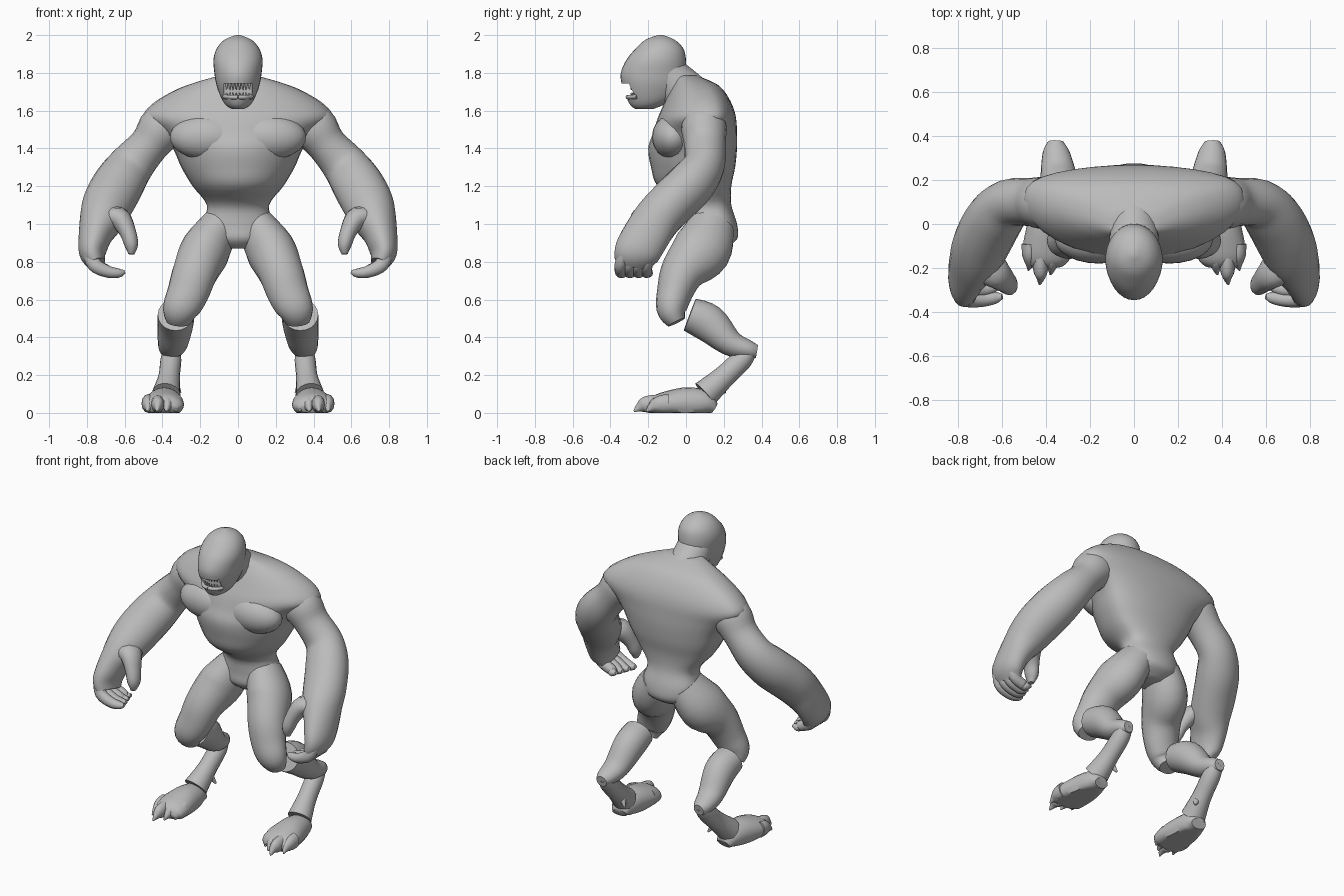
import bpy
import bmesh
from math import sin, cos, pi, radians
from mathutils import Vector

cube = bpy.data.objects.get("Cube")
if cube:
    bpy.data.objects.remove(cube, do_unlink=True)

SKIN_COLOUR = (.5, .5, .5, 1)
skin_material = bpy.data.materials.new("grey_skin")
skin_material.use_nodes = True
skin_material.diffuse_color = SKIN_COLOUR
for node in skin_material.node_tree.nodes:
    if node.type == 'BSDF_PRINCIPLED':
        node.inputs["Base Color"].default_value = SKIN_COLOUR

X_AXIS, Y_AXIS = Vector((1, 0, 0)), Vector((0, 1, 0))


def smooth_keys(keys, steps=4):
    """Pass a smooth spline through a list of equal-length number rows."""
    rows = [Vector(k) for k in keys]
    padded = [rows[0]] + rows + [rows[-1]]
    result = []
    for before, start, end, after in zip(padded, padded[1:], padded[2:], padded[3:]):
        tan_a, tan_b = (end - before) / 2, (after - start) / 2
        for i in range(steps):
            t = i / steps
            bend = t * t * (3 - 2 * t)
            result.append(start * (1 - bend) + end * bend
                          + tan_a * (t * (1 - t) ** 2) - tan_b * (t * t * (1 - t)))
    return result + [rows[-1]]


def finish(obj, mirror):
    """Give the part its material, soft shading and mirrored twin."""
    obj.data.materials.append(skin_material)
    bpy.ops.object.select_all(action='DESELECT')
    obj.select_set(True)
    bpy.context.view_layer.objects.active = obj
    bpy.ops.object.shade_smooth_by_angle(angle=radians(50))
    if mirror:
        obj.modifiers.new("mirror", 'MIRROR').use_clip = False
    return obj


def skin_rings(name, rings, mirror):
    """Join rings of points into a closed, capped surface."""
    bm = bmesh.new()
    loops = [[bm.verts.new(p) for p in ring] for ring in rings]
    count = len(loops[0])
    for low, high in zip(loops, loops[1:]):
        for i in range(count):
            j = (i + 1) % count
            bm.faces.new((low[i], low[j], high[j], high[i]))
    bm.faces.new(loops[0])
    bm.faces.new(loops[-1])
    bmesh.ops.recalc_face_normals(bm, faces=bm.faces)
    mesh = bpy.data.meshes.new(name)
    bm.to_mesh(mesh)
    bm.free()
    obj = bpy.data.objects.new(name, mesh)
    bpy.context.collection.objects.link(obj)
    return finish(obj, mirror)


def stack(name, keys, back_power=1, sides=32):
    """Level slices: height, half width, front y, widest y, back y."""
    rings = []
    for z, width, front, middle, back in smooth_keys(keys):
        ring = []
        for i in range(sides):
            angle = 2 * pi * i / sides
            s = sin(angle)
            depth = (back - middle) * s ** back_power if s > 0 else (middle - front) * s
            ring.append((width * cos(angle), middle + depth, z))
        rings.append(ring)
    return skin_rings(name, rings, False)


def limb(name, keys, across=X_AXIS, mirror=True, sides=20):
    """Tube along a path: x, y, z, radius along 'across', other radius."""
    rows = smooth_keys(keys)
    centres = [Vector(r[:3]) for r in rows]
    rings = []
    for i, row in enumerate(rows):
        ahead = centres[min(i + 1, len(rows) - 1)] - centres[max(i - 1, 0)]
        ahead.normalize()
        u = (across - ahead * across.dot(ahead)).normalized()
        v = ahead.cross(u)
        ring = []
        for k in range(sides):
            angle = 2 * pi * k / sides
            p = centres[i] + u * (row[3] * cos(angle)) + v * (row[4] * sin(angle))
            p.z = max(p.z, 0)
            ring.append(p)
        rings.append(ring)
    return skin_rings(name, rings, mirror)


def muscle(name, centre, scale):
    """Soft bulge from a stretched ball, mirrored."""
    bm = bmesh.new()
    bmesh.ops.create_uvsphere(bm, u_segments=24, v_segments=16, radius=1)
    bmesh.ops.scale(bm, vec=scale, verts=bm.verts)
    bmesh.ops.translate(bm, vec=centre, verts=bm.verts)
    mesh = bpy.data.meshes.new(name)
    bm.to_mesh(mesh)
    bm.free()
    obj = bpy.data.objects.new(name, mesh)
    bpy.context.collection.objects.link(obj)
    return finish(obj, True)


# Torso with flat, broad back and narrow waist
stack("torso", [
    (.87, .07, .05, .12, .2), (.92, .16, 0, .12, .27), (1, .185, 0, .12, .27),
    (1.1, .165, -.02, .12, .24), (1.2, .24, -.15, .1, .24), (1.3, .3, -.185, .1, .26),
    (1.4, .345, -.2, .11, .27), (1.48, .41, -.175, .11, .27), (1.56, .5, -.15, .11, .265),
    (1.63, .46, -.12, .11, .245), (1.7, .35, -.09, .09, .205), (1.745, .24, -.07, .06, .155),
    (1.785, .1, -.06, 0, .06)], back_power=.65)
muscle("chest_muscles", (.16, -.07, 1.46), (.2, .11, .12))

# Neck and head
limb("neck", [(0, .08, 1.58, .16, .14), (0, 0, 1.68, .12, .13), (0, -.1, 1.8, .11, .1)],
     mirror=False)
head = stack("head", [
    (1.61, .035, -.27, -.22, -.17), (1.63, .065, -.295, -.2, -.12),
    (1.67, .09, -.315, -.19, -.05), (1.74, .115, -.34, -.18, 0),
    (1.8, .125, -.345, -.17, 0), (1.87, .13, -.315, -.16, 0),
    (1.93, .112, -.265, -.15, -.015), (1.975, .072, -.215, -.14, -.06),
    (2, .012, -.15, -.14, -.12)])

# Mouth hollow cut into the head
bpy.ops.mesh.primitive_cube_add(size=1, location=(0, -.34, 1.705))
cutter = bpy.context.object
cutter.scale = (.15, .14, .075)
cutter.hide_render = True
bpy.context.view_layer.update()
cut = head.modifiers.new("mouth", 'BOOLEAN')
cut.operation, cut.object = 'DIFFERENCE', cutter
bpy.ops.object.select_all(action='DESELECT')
head.select_set(True)
bpy.context.view_layer.objects.active = head
bpy.ops.object.modifier_apply(modifier=cut.name)
bpy.data.objects.remove(cutter, do_unlink=True)
bpy.ops.object.shade_smooth_by_angle(angle=radians(50))

# Teeth and lower lip
for i in range(4):
    x, y = .009 + .017 * i, -.29 + .006 * i
    limb(f"upper_tooth_{i}", [(x, y, 1.75, .009, .009), (x, y, 1.71, .002, .002)], sides=8)
    limb(f"lower_tooth_{i}", [(x, y, 1.66, .009, .009), (x, y, 1.695, .002, .002)], sides=8)
limb("lower_lip", [(0, -.308, 1.672, .012, .012), (.04, -.298, 1.672, .012, .012),
                   (.075, -.26, 1.675, .01, .01)], across=Y_AXIS, sides=10)

# Arms from shoulder to knuckles
limb("arms", [
    (.31, .1, 1.58, .1, .1), (.4, .095, 1.51, .12, .125), (.47, .1, 1.42, .11, .105),
    (.565, .095, 1.31, .11, .12), (.63, .03, 1.215, .125, .135), (.685, -.07, 1.115, .125, .135),
    (.72, -.15, 1.03, .125, .12), (.755, -.21, .94, .125, .09), (.77, -.26, .85, .12, .072),
    (.75, -.28, .79, .1, .05)], across=Y_AXIS)

# Curled fingers and thumb
for i in range(4):
    y, reach = -.345 + .045 * i, .6 + .015 * i
    limb(f"finger_{i}", [
        (.785, y + .02, .86, .03, .04), (.76, y, .785, .033, .038), (.69, y, .748, .032, .032),
        (reach + .03, y + .01, .74, .027, .024), (reach, y + .015, .748, .012, .01)],
        across=Y_AXIS, sides=12)
limb("thumbs", [
    (.7, -.17, 1.03, .09, .06), (.63, -.22, 1.03, .075, .06), (.585, -.26, .96, .055, .045),
    (.565, -.28, .89, .045, .037), (.565, -.285, .84, .02, .016)], across=Y_AXIS, sides=14)

# Thighs down to the bent knees
limb("thighs", [
    (.09, .14, 1, .1, .12), (.17, .085, .865, .13, .155), (.225, -.015, .75, .12, .12),
    (.265, -.06, .635, .11, .095), (.305, -.075, .545, .095, .08), (.315, -.05, .48, .065, .05)])

# Shins sloping back to the hocks, with a flat cuff behind the knee
limb("shins", [
    (.33, .02, .52, .095, .09), (.33, .12, .475, .095, .1), (.345, .235, .37, .08, .07),
    (.355, .33, .335, .06, .05), (.355, .375, .325, .035, .035)])
limb("ankles", [
    (.355, .355, .345, .04, .03), (.355, .3, .285, .055, .055), (.365, .2, .19, .057, .06),
    (.38, .1, .1, .075, .075)])
limb("ankle_spurs", [(.345, .18, .17, .03, .03), (.305, .205, .105, .006, .006)], sides=10)

# Broad feet with clawed toes
limb("feet", [
    (.38, .15, .025, .05, .03), (.385, .1, .05, .075, .07), (.39, 0, .05, .095, .085),
    (.395, -.1, .045, .11, .07), (.4, -.16, .035, .105, .055), (.4, -.19, .02, .08, .025)])
for i, tip in enumerate((-.19, -.23, -.275, -.21)):
    x = .325 + .05 * i
    limb(f"toe_{i}", [
        (x, -.09, .05, .036, .05), (x, tip + .07, .045, .034, .045),
        (x, tip + .03, .03, .02, .025), (x + .005, tip, .008, .004, .005)], sides=12)
